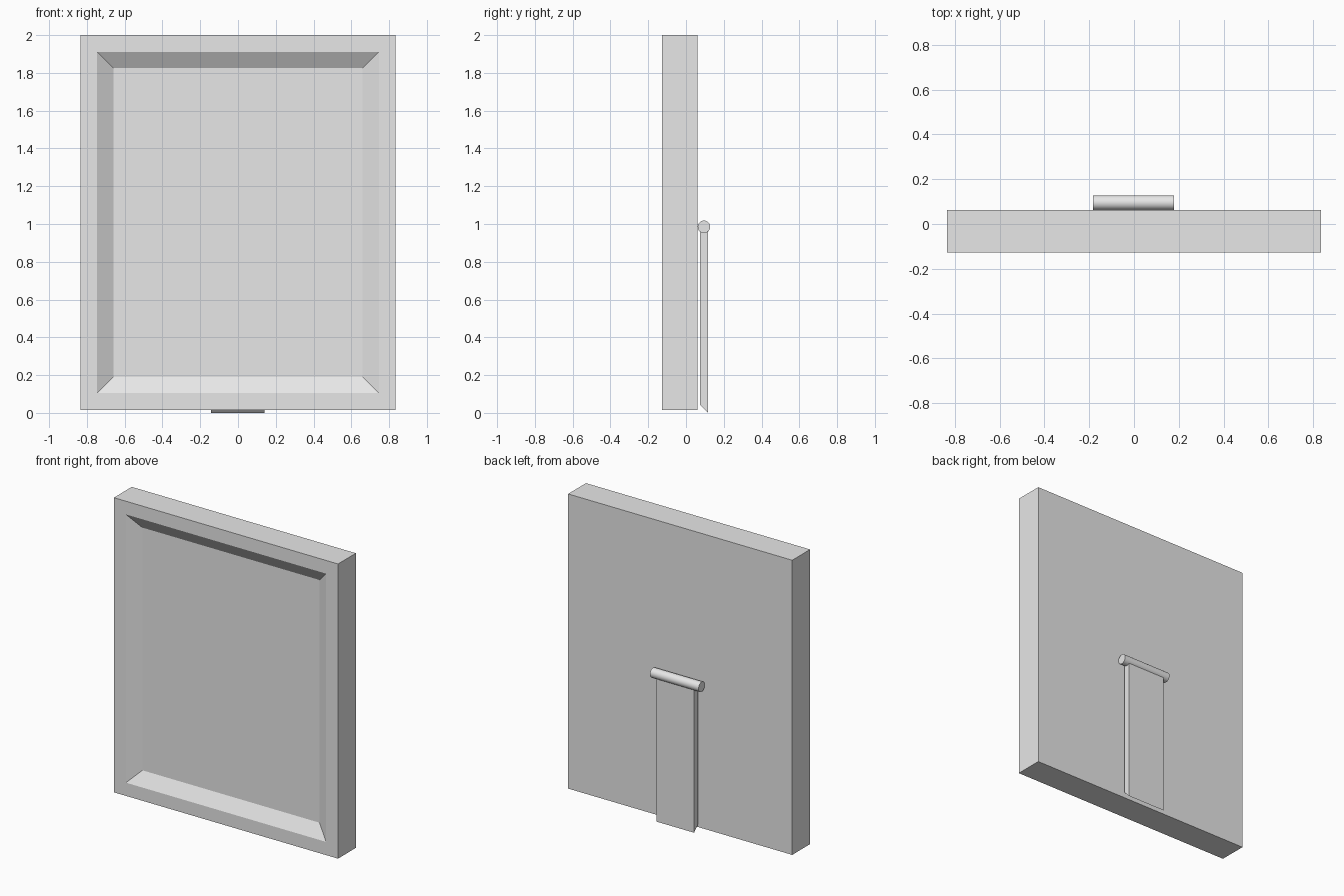
import bpy
import bmesh
import math

cube = bpy.data.objects.get("Cube")
if cube:
    bpy.data.objects.remove(cube, do_unlink=True)

GREY = (0.8, 0.8, 0.8, 1.0)
grey = bpy.data.materials.new("plain_grey")
grey.use_nodes = True
grey.diffuse_color = GREY
grey.node_tree.nodes["Principled BSDF"].inputs["Base Color"].default_value = GREY


def add_object(name, bm):
    bmesh.ops.recalc_face_normals(bm, faces=bm.faces)
    mesh = bpy.data.meshes.new(name)
    bm.to_mesh(mesh)
    bm.free()
    mesh.materials.append(grey)
    obj = bpy.data.objects.new(name, mesh)
    bpy.context.collection.objects.link(obj)
    return obj


def ring(bm, half_x, z_low, z_high, y):
    corners = ((-half_x, z_low), (half_x, z_low), (half_x, z_high), (-half_x, z_high))
    return [bm.verts.new((x, y, z)) for x, z in corners]


# Picture frame: nested rectangles from the back panel round to the recessed panel
bm = bmesh.new()
BACK, FRONT, RECESS = 0.062, -0.128, -0.075
rings = [
    ring(bm, 0.835, 0.015, 2.0, BACK),
    ring(bm, 0.835, 0.015, 2.0, FRONT),
    ring(bm, 0.746, 0.104, 1.911, FRONT),
    ring(bm, 0.66, 0.19, 1.825, RECESS),
]
for a, b in zip(rings, rings[1:]):
    for i in range(4):
        j = (i + 1) % 4
        bm.faces.new((a[i], a[j], b[j], b[i]))
bm.faces.new(rings[0])
bm.faces.new(rings[-1])
add_object("picture_frame", bm)

# Stand leg: side profile with a slanted foot, extruded across x
bm = bmesh.new()
profile = ((0.073, 0.985), (0.117, 0.985), (0.117, 0.0), (0.073, 0.044))
face = bm.faces.new([bm.verts.new((-0.142, y, z)) for y, z in profile])
extruded = bmesh.ops.extrude_face_region(bm, geom=[face])["geom"]
moved = [v for v in extruded if isinstance(v, bmesh.types.BMVert)]
bmesh.ops.translate(bm, verts=moved, vec=(0.281, 0, 0))
add_object("stand_leg", bm)

# Hinge barrel
bpy.ops.mesh.primitive_cylinder_add(
    vertices=32, radius=0.033, depth=0.362,
    location=(-0.002, 0.095, 0.985), rotation=(0, math.pi / 2, 0))
hinge = bpy.context.object
hinge.name = "hinge_barrel"
hinge.data.materials.append(grey)
bpy.ops.object.shade_smooth_by_angle(angle=math.radians(30))
